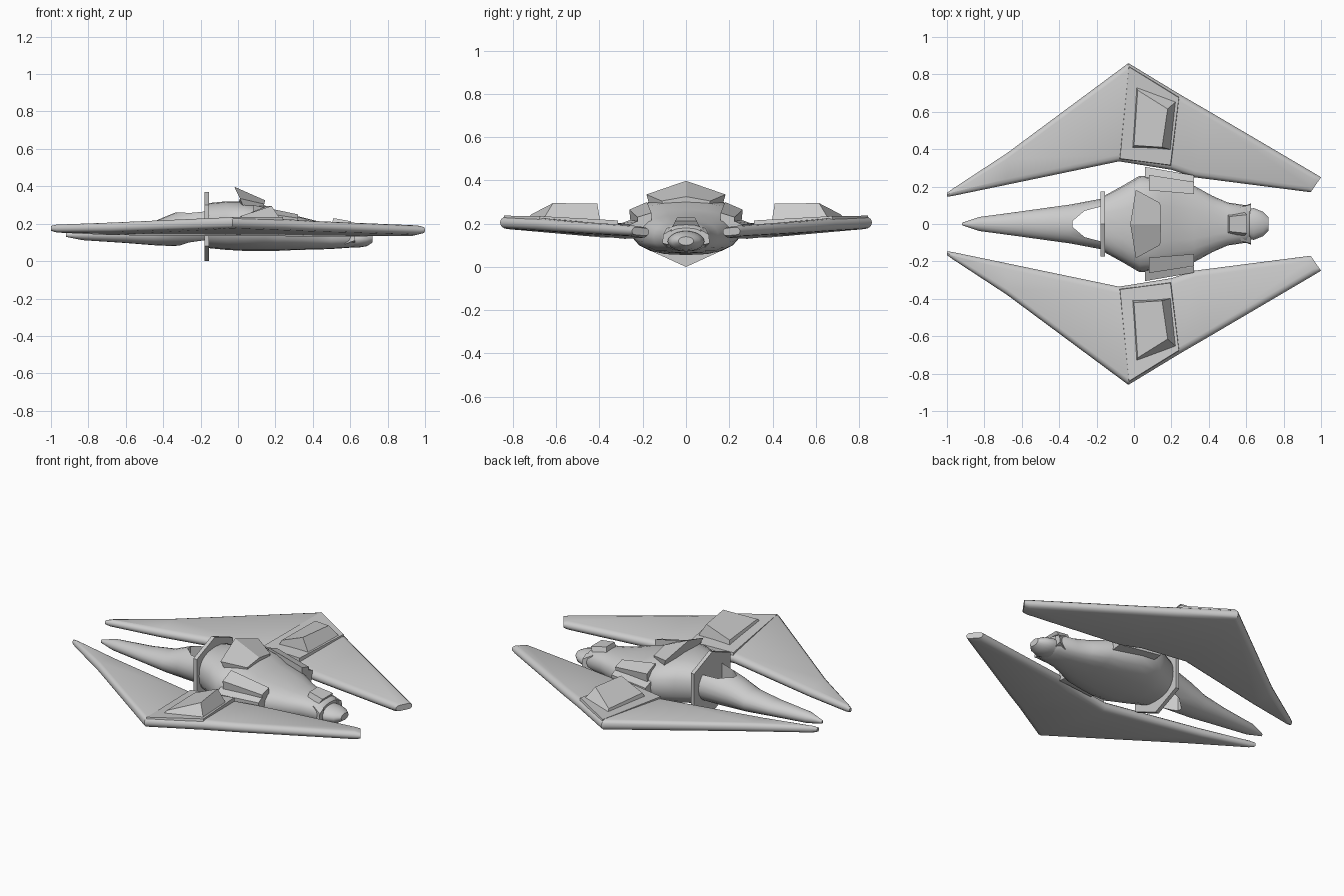
import bpy, bmesh, math


def loft(name, rings, mirror=False, smooth=True, angle=35):
    """Skin a list of equal-length point rings and cap both ends."""
    bm = bmesh.new()
    rows = [[bm.verts.new(p) for p in r] for r in rings]
    n = len(rows[0])
    for a, b in zip(rows, rows[1:]):
        for i in range(n):
            j = (i + 1) % n
            bm.faces.new((a[i], a[j], b[j], b[i]))
    bm.faces.new(rows[0])
    bm.faces.new(rows[-1])
    bmesh.ops.recalc_face_normals(bm, faces=bm.faces)
    me = bpy.data.meshes.new(name)
    bm.to_mesh(me)
    bm.free()
    ob = bpy.data.objects.new(name, me)
    bpy.context.collection.objects.link(ob)
    if mirror:
        m = ob.modifiers.new("mirror", 'MIRROR')
        m.use_axis = (False, True, False)
        m.use_mirror_merge = False
    if smooth:
        bpy.ops.object.select_all(action='DESELECT')
        ob.select_set(True)
        bpy.context.view_layer.objects.active = ob
        bpy.ops.object.shade_smooth_by_angle(angle=math.radians(angle))
    return ob


def oval(x, hw, zb, zt, power=2.0, n=20):
    """Superellipse cross-section across the hull at x."""
    pts = []
    for i in range(n):
        a = 2 * math.pi * i / n
        c, s = math.cos(a), math.sin(a)
        y = math.copysign(abs(c) ** (2 / power), c) * hw
        z = math.copysign(abs(s) ** (2 / power), s) * (zt - zb) / 2
        pts.append((x, y, (zt + zb) / 2 + z))
    return pts


def wing_section(inner, outer, zi, zo, t, n=6):
    """Slab with rounded edges, from an inner to an outer plan point."""
    dx, dy = outer[0] - inner[0], outer[1] - inner[1]
    length = math.hypot(dx, dy)
    r = min(t * 0.6, length / 2)
    pts = []
    for centre, start, zc in ((length - r, -90, zo), (r, 90, zi)):
        for i in range(n + 1):
            a = math.radians(start + 180 * i / n)
            u = (centre + r * math.cos(a)) / length
            pts.append((inner[0] + dx * u, inner[1] + dy * u, zc + t / 2 * math.sin(a)))
    return pts


# Main hull, tapering to the tail
loft("hull", [oval(*s, power=2.5) for s in (
    (-0.16, 0.15, 0.07, 0.31), (-0.06, 0.205, 0.06, 0.32), (0.03, 0.258, 0.055, 0.32),
    (0.14, 0.25, 0.055, 0.30), (0.21, 0.23, 0.055, 0.265), (0.32, 0.205, 0.06, 0.24),
    (0.42, 0.15, 0.062, 0.215), (0.5, 0.115, 0.065, 0.205), (0.6, 0.10, 0.072, 0.195),
    (0.62, 0.085, 0.08, 0.18))])

# Tail bulb and the cowl above it
loft("tail_bulb", [oval(*s) for s in (
    (0.58, 0.07, 0.075, 0.17), (0.64, 0.085, 0.072, 0.165), (0.69, 0.065, 0.08, 0.155),
    (0.72, 0.035, 0.10, 0.14))])
loft("tail_cowl", [
    [(0.5, -0.05, 0.19), (0.5, 0.05, 0.19), (0.51, 0.04, 0.23), (0.51, -0.04, 0.23)],
    [(0.58, -0.07, 0.17), (0.58, 0.07, 0.17), (0.605, 0.05, 0.213), (0.605, -0.05, 0.213)]],
    smooth=False)
loft("tail_side_fin", [
    [(0.57, 0.06, 0.09), (0.57, 0.09, 0.09), (0.57, 0.09, 0.18), (0.57, 0.06, 0.19)],
    [(0.625, 0.07, 0.10), (0.625, 0.11, 0.11), (0.625, 0.105, 0.15), (0.625, 0.07, 0.17)]],
    mirror=True, smooth=False)

# Pointed nose with an open canopy window
nose = loft("nose", [oval(*s) for s in (
    (-0.92, 0.006, 0.13, 0.15), (-0.83, 0.037, 0.112, 0.175), (-0.6, 0.068, 0.097, 0.19),
    (-0.45, 0.089, 0.085, 0.212), (-0.34, 0.104, 0.08, 0.258), (-0.165, 0.137, 0.08, 0.30))])
plan = [(-0.33, 0.015), (-0.265, 0.07), (-0.178, 0.093),
        (-0.178, -0.093), (-0.265, -0.07), (-0.33, -0.015)]
cutter = loft("window_cutter", [[(x, y, z) for x, y in plan] for z in (-0.1, 0.5)], smooth=False)
cutter.hide_render = True
cutter.hide_viewport = True
cut = nose.modifiers.new("window", 'BOOLEAN')
cut.operation = 'DIFFERENCE'
cut.object = cutter
cut.solver = 'EXACT'

# Six-sided collar plate behind the canopy
hexagon = [(0, 0), (0.175, 0.08), (0.175, 0.30), (0, 0.37), (-0.175, 0.30), (-0.175, 0.08)]
loft("collar", [[(x, y, z) for y, z in hexagon] for x in (-0.178, -0.155)], smooth=False)

# Roof pod: a leaning peaked wedge
loft("roof_pod", [
    [(0.03, -0.17, 0.29), (0.0, 0, 0.30), (0.03, 0.17, 0.29),
     (0.01, 0.183, 0.335), (-0.02, 0, 0.398), (0.01, -0.183, 0.335)],
    [(0.14, -0.10, 0.27), (0.14, 0, 0.27), (0.14, 0.10, 0.27),
     (0.14, 0.112, 0.305), (0.145, 0, 0.325), (0.14, -0.112, 0.305)]], smooth=False)

# Wings
root, apex = (-0.08, 0.335), (-0.03, 0.86)
loft("wing", [wing_section(*s) for s in (
    ((-1.0, 0.146), (-1.0, 0.166), 0.175, 0.175, 0.025),
    ((-0.97, 0.15), (-0.97, 0.188), 0.173, 0.175, 0.04),
    ((-0.68, 0.21), (-0.68, 0.378), 0.165, 0.18, 0.052),
    (root, apex, 0.165, 0.205, 0.06),
    ((0.2, 0.29), (0.25, 0.69), 0.165, 0.195, 0.06),
    ((0.32, 0.25), (0.4, 0.603), 0.158, 0.187, 0.056),
    ((0.92, 0.173), (0.97, 0.268), 0.16, 0.166, 0.05),
    ((0.945, 0.17), (1.0, 0.25), 0.162, 0.166, 0.035))], mirror=True, angle=40)

# Raised band across each wing, with the scoop on it
loft("wing_band", [
    [(-0.08, 0.345, 0.17), (-0.03, 0.85, 0.21), (0.245, 0.68, 0.20), (0.2, 0.31, 0.17)],
    [(-0.075, 0.35, 0.203), (-0.027, 0.84, 0.237), (0.24, 0.675, 0.235), (0.195, 0.315, 0.215)]],
    mirror=True, smooth=False)
loft("wing_scoop", [
    [(-0.01, 0.405, 0.20), (0.01, 0.74, 0.22), (0.23, 0.66, 0.22), (0.205, 0.395, 0.20)],
    [(0.0, 0.42, 0.232), (0.02, 0.715, 0.243), (0.18, 0.615, 0.295), (0.15, 0.41, 0.293)]],
    mirror=True, smooth=False)

# Shoulder hinges joining hull and wings
loft("wing_hinge", [
    [(0.06, 0.20, 0.14), (0.06, 0.30, 0.15), (0.06, 0.305, 0.20), (0.06, 0.25, 0.22), (0.06, 0.2, 0.22)],
    [(0.32, 0.18, 0.13), (0.32, 0.26, 0.14), (0.32, 0.26, 0.195), (0.32, 0.23, 0.21), (0.32, 0.18, 0.21)]],
    mirror=True, smooth=False)
loft("shoulder_block", [
    [(0.08, 0.18, 0.17), (0.08, 0.255, 0.19), (0.08, 0.262, 0.265), (0.08, 0.18, 0.30)],
    [(0.32, 0.16, 0.16), (0.32, 0.22, 0.18), (0.32, 0.225, 0.23), (0.32, 0.16, 0.25)]],
    mirror=True, smooth=False)
